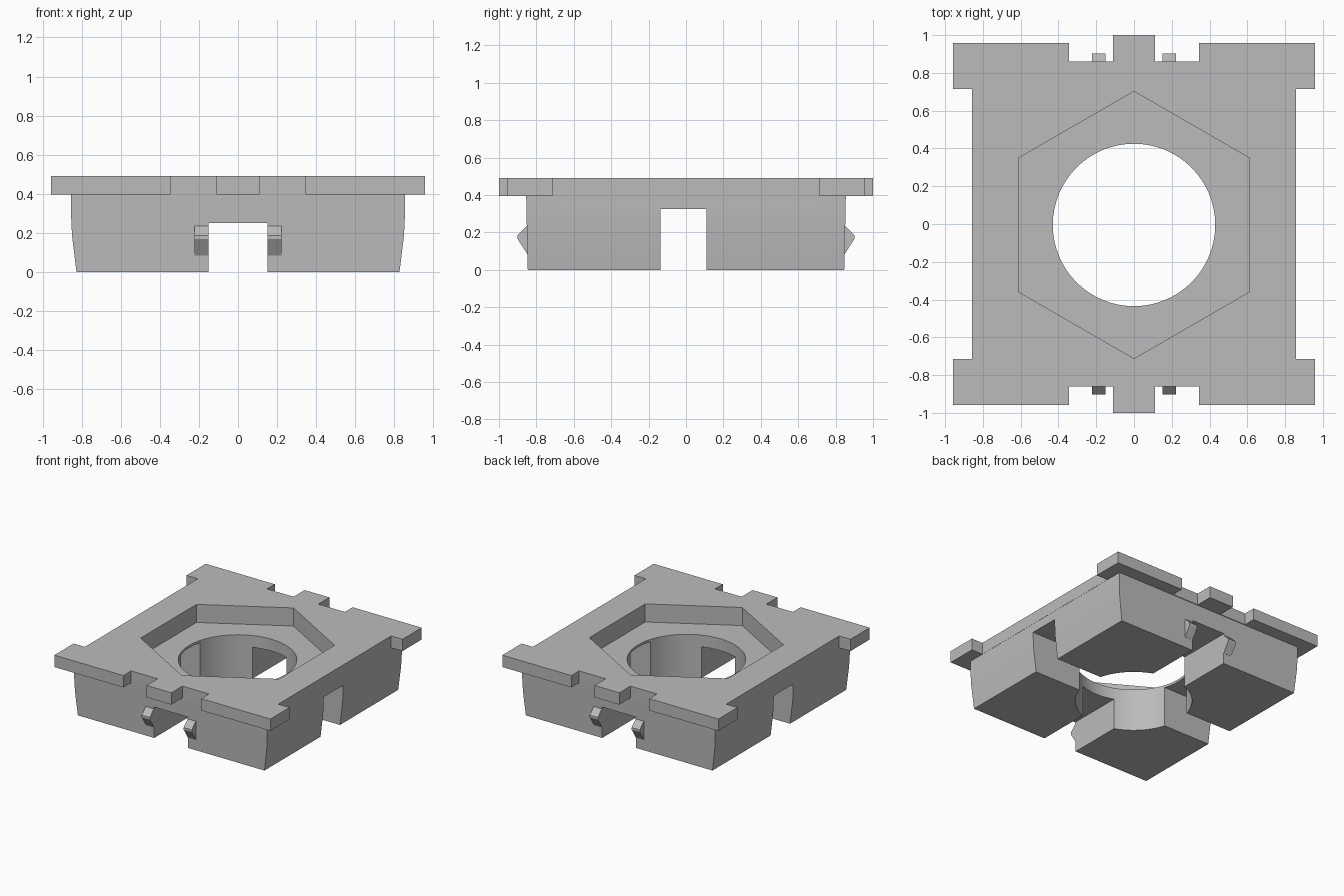
import bpy
import bmesh
from math import sin, cos, pi

if "Cube" in bpy.data.objects:
    bpy.data.objects.remove(bpy.data.objects["Cube"])

grey = bpy.data.materials.new("plain_grey")
grey.use_nodes = True
grey.diffuse_color = (0.5, 0.5, 0.5, 1)
grey.node_tree.nodes["Principled BSDF"].inputs["Base Color"].default_value = (0.5, 0.5, 0.5, 1)


def loft(name, rings):
    """Closed solid through a stack of rings with equal point counts."""
    bm = bmesh.new()
    loops = [[bm.verts.new(p) for p in ring] for ring in rings]
    bm.faces.new(loops[0])
    bm.faces.new(loops[-1])
    n = len(loops[0])
    for low, high in zip(loops, loops[1:]):
        for i in range(n):
            j = (i + 1) % n
            bm.faces.new((low[i], low[j], high[j], high[i]))
    bmesh.ops.recalc_face_normals(bm, faces=bm.faces)
    mesh = bpy.data.meshes.new(name)
    bm.to_mesh(mesh)
    bm.free()
    mesh.materials.append(grey)
    ob = bpy.data.objects.new(name, mesh)
    bpy.context.collection.objects.link(ob)
    return ob


def prism(name, outline, z0, z1):
    return loft(name, [[(x, y, z) for x, y in outline] for z in (z0, z1)])


def rect(x0, x1, y0, y1):
    return [(x0, y0), (x1, y0), (x1, y1), (x0, y1)]


def ngon(radius, sides, turn=0.0, cy=-0.005):
    return [(radius * cos(turn + 2 * pi * i / sides),
             cy + radius * sin(turn + 2 * pi * i / sides)) for i in range(sides)]


def combine(target, tool, operation):
    mod = target.modifiers.new(tool.name, 'BOOLEAN')
    mod.operation = operation
    mod.solver = 'EXACT'
    mod.object = tool
    bpy.ops.object.select_all(action='DESELECT')
    bpy.context.view_layer.objects.active = target
    target.select_set(True)
    bpy.ops.object.modifier_apply(modifier=mod.name)
    bpy.data.objects.remove(tool)


# Body block, drawn in towards the bottom
sections = [(0.0, 0.827, 0.846), (0.19, 0.85, 0.85), (0.3, 0.855, 0.853), (0.44, 0.856, 0.855)]
base = loft("base_block", [[(x, y, z) for x, y in rect(-w, w, -d, d)] for z, w, d in sections])

# Top plate with corner ears, end notches and centre tabs
quarter = [(0.857, 0.715), (0.957, 0.715), (0.957, 0.958), (0.345, 0.958),
           (0.345, 0.86), (0.11, 0.86), (0.11, 1.0)]
half = quarter + [(-x, y) for x, y in reversed(quarter)]
plate = prism("top_plate", half + [(-x, -y) for x, y in half], 0.395, 0.49)
combine(base, plate, 'UNION')

# Hexagonal pocket, round hole and crossing channels
combine(base, prism("hex_pocket", ngon(0.707, 6, pi / 6), 0.345, 0.7), 'DIFFERENCE')
combine(base, prism("round_hole", ngon(0.43, 64), -0.2, 0.8), 'DIFFERENCE')
combine(base, prism("long_channel", rect(-0.15, 0.15, -1.3, 1.3), -0.2, 0.25), 'DIFFERENCE')
combine(base, prism("cross_channel", rect(-1.3, 1.3, -0.136, 0.11), -0.2, 0.325), 'DIFFERENCE')
base.name = "base_frame"
bpy.ops.object.shade_smooth_by_angle(angle=0.25)

# Wedge clips beside the long channel on both ends
wedge = [(0.83, 0.085), (0.849, 0.085), (0.902, 0.168), (0.902, 0.185), (0.852, 0.235), (0.83, 0.235)]
for sy, end in ((-1, "front"), (1, "back")):
    for sx, side in ((-1, "right"), (1, "left")):
        loft(f"{end}_{side}_clip",
             [[(sx * x, sy * y, z) for y, z in wedge] for x in (0.15, 0.222)])
